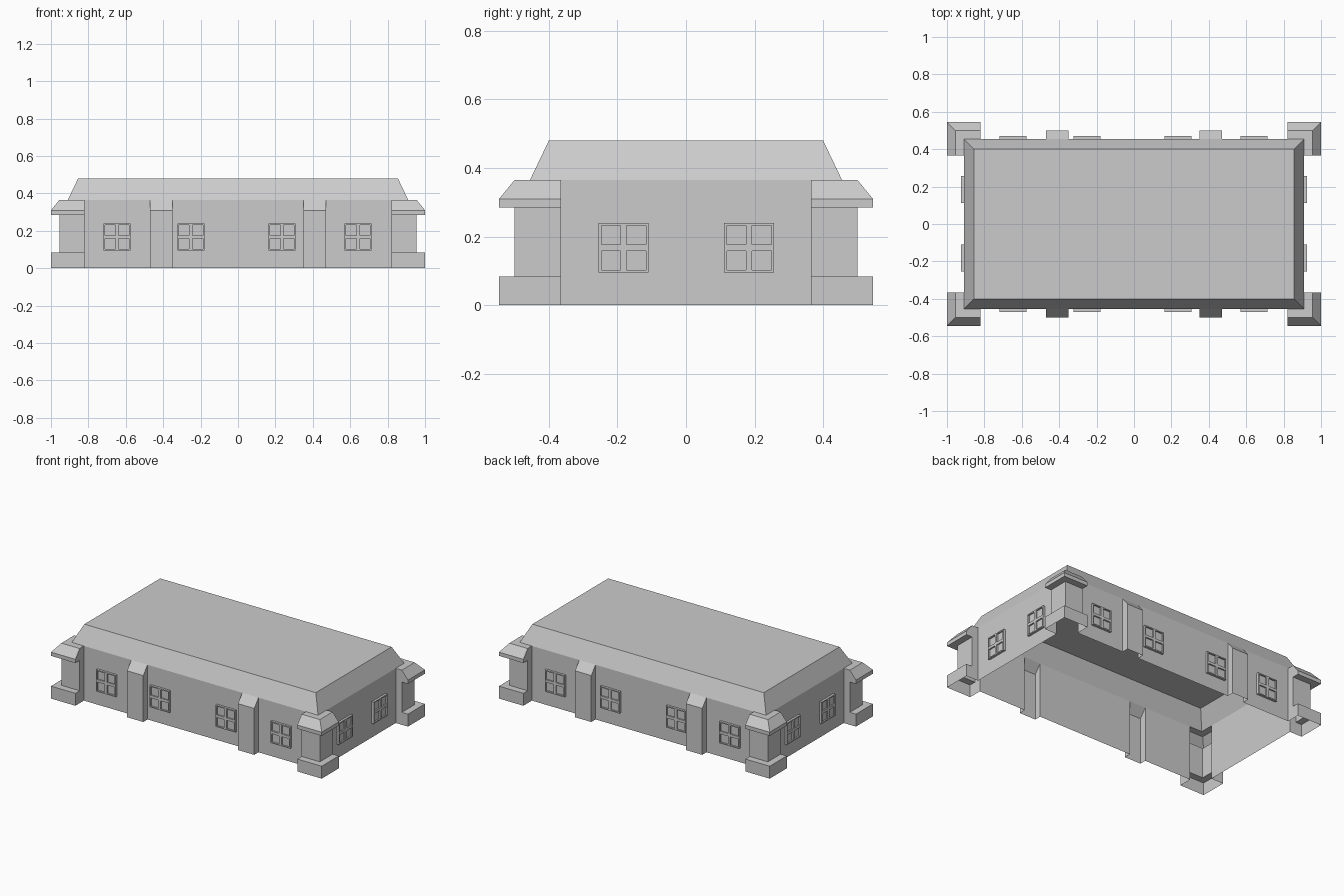
import bpy, bmesh
from math import pi

if "Cube" in bpy.data.objects:
    bpy.data.objects.remove(bpy.data.objects["Cube"])

WX, WY = 0.91, 0.455      # wall half sizes
EAVE, TOP = 0.365, 0.48
PIER = 0.09               # pier length along each wall
PIL_X, PIL_W = 0.41, 0.06 # pilaster centre and half width


def new_object(name, bm, mesh=None):
    if mesh is None:
        mesh = bpy.data.meshes.new(name)
        bm.to_mesh(mesh)
        bm.free()
    ob = bpy.data.objects.new(name, mesh)
    bpy.context.collection.objects.link(ob)
    return ob


def outline(c, p):
    """Wall outline: c = corner pier projection, p = pilaster projection."""
    half = []
    # front side, left to right
    for x in (-PIL_X, PIL_X):
        half += [(x - PIL_W, -WY), (x - PIL_W, -WY - p),
                 (x + PIL_W, -WY - p), (x + PIL_W, -WY)]
    # front right pier, then back right pier
    half += [(WX - PIER, -WY), (WX - PIER, -WY - c), (WX + c, -WY - c),
             (WX + c, -WY + PIER), (WX, -WY + PIER)]
    half += [(WX, WY - PIER), (WX + c, WY - PIER), (WX + c, WY + c),
             (WX - PIER, WY + c), (WX - PIER, WY)]
    # back side and left piers, by half-turn symmetry
    back = [(-x, -y) for x, y in half]
    return half + back


def loft(rings, cap=False):
    bm = bmesh.new()
    loops = [[bm.verts.new((x, y, z)) for x, y in pts] for pts, z in rings]
    for a, b in zip(loops, loops[1:]):
        n = len(a)
        for i in range(n):
            j = (i + 1) % n
            bm.faces.new((a[i], a[j], b[j], b[i]))
    if cap:
        bm.faces.new(loops[-1])
    bmesh.ops.remove_doubles(bm, verts=bm.verts, dist=1e-5)
    flat = [f for f in bm.faces if f.calc_area() < 1e-7]
    bmesh.ops.delete(bm, geom=flat, context='FACES')
    return bm


# Walls with corner piers and pilasters: (pier projection, pilaster projection, z)
OUT, MID = 0.09, 0.045
PIL = 0.045


def pil_at(z):
    return PIL if z < 0.32 else 0.0


levels = [(OUT, 0.0), (OUT, 0.083), (MID, 0.083), (MID, 0.285),
          (OUT, 0.285), (OUT, 0.31), (MID, EAVE), (0.0, EAVE)]


# the outline repeats the right piers on the left, so keep one copy of each corner
def ring(c, p):
    pts = outline(c, p)
    n = len(pts) // 2
    return pts[:13] + [(x, -y) for x, y in pts[:13]][::-1][:5] \
        + pts[n:n + 8] + pts[n + 8:n + 13] \
        + [(x, -y) for x, y in pts[n + 8:n + 13]][::-1]


new_object("walls_and_piers", loft([(ring(c, pil_at(z)), z) for c, z in levels]))


# Roof: low hipped slab, open underneath
def rect(x, y):
    return [(-x, -y), (x, -y), (x, y), (-x, y)]


new_object("roof", loft([(rect(WX, WY), EAVE), (rect(0.855, 0.40), TOP)], cap=True))

# Window: frame with four recessed panes, facing +z locally
H, DEPTH = 0.0725, 0.015
cuts = [-H, -0.065, -0.009, 0.009, 0.065, H]
bm = bmesh.new()
grid = [[bm.verts.new((x, y, DEPTH)) for x in cuts] for y in cuts]
panes = []
for r in range(5):
    for c in range(5):
        f = bm.faces.new((grid[r][c], grid[r][c + 1], grid[r + 1][c + 1], grid[r + 1][c]))
        if r in (1, 3) and c in (1, 3):
            panes.append(f)
rim = [e for e in bm.edges if e.is_boundary]
side = bmesh.ops.extrude_edge_only(bm, edges=rim)["geom"]
bmesh.ops.translate(bm, vec=(0, 0, -DEPTH),
                    verts=[v for v in side if isinstance(v, bmesh.types.BMVert)])
sunk = bmesh.ops.extrude_discrete_faces(bm, faces=panes)["faces"]
for f in sunk:
    bmesh.ops.translate(bm, vec=(0, 0, -0.009), verts=f.verts)
bmesh.ops.recalc_face_normals(bm, faces=bm.faces)
if max(bm.faces, key=lambda f: f.calc_center_median().z).normal.z < 0:
    bmesh.ops.reverse_faces(bm, faces=bm.faces)
window_mesh = bpy.data.meshes.new("window")
bm.to_mesh(window_mesh)
bm.free()


def window(name, x, y, turn):
    ob = new_object(name, None, window_mesh)
    ob.location = (x, y, 0.167)
    ob.rotation_euler = (pi / 2, 0, turn)


for i, x in enumerate((-0.647, -0.252, 0.235, 0.642)):
    window(f"front_window_{i}", x, -WY, 0)
    window(f"back_window_{i}", x, WY, pi)
for i, y in enumerate((-0.182, 0.184)):
    window(f"right_window_{i}", WX, y, pi / 2)
    window(f"left_window_{i}", -WX, y, -pi / 2)
